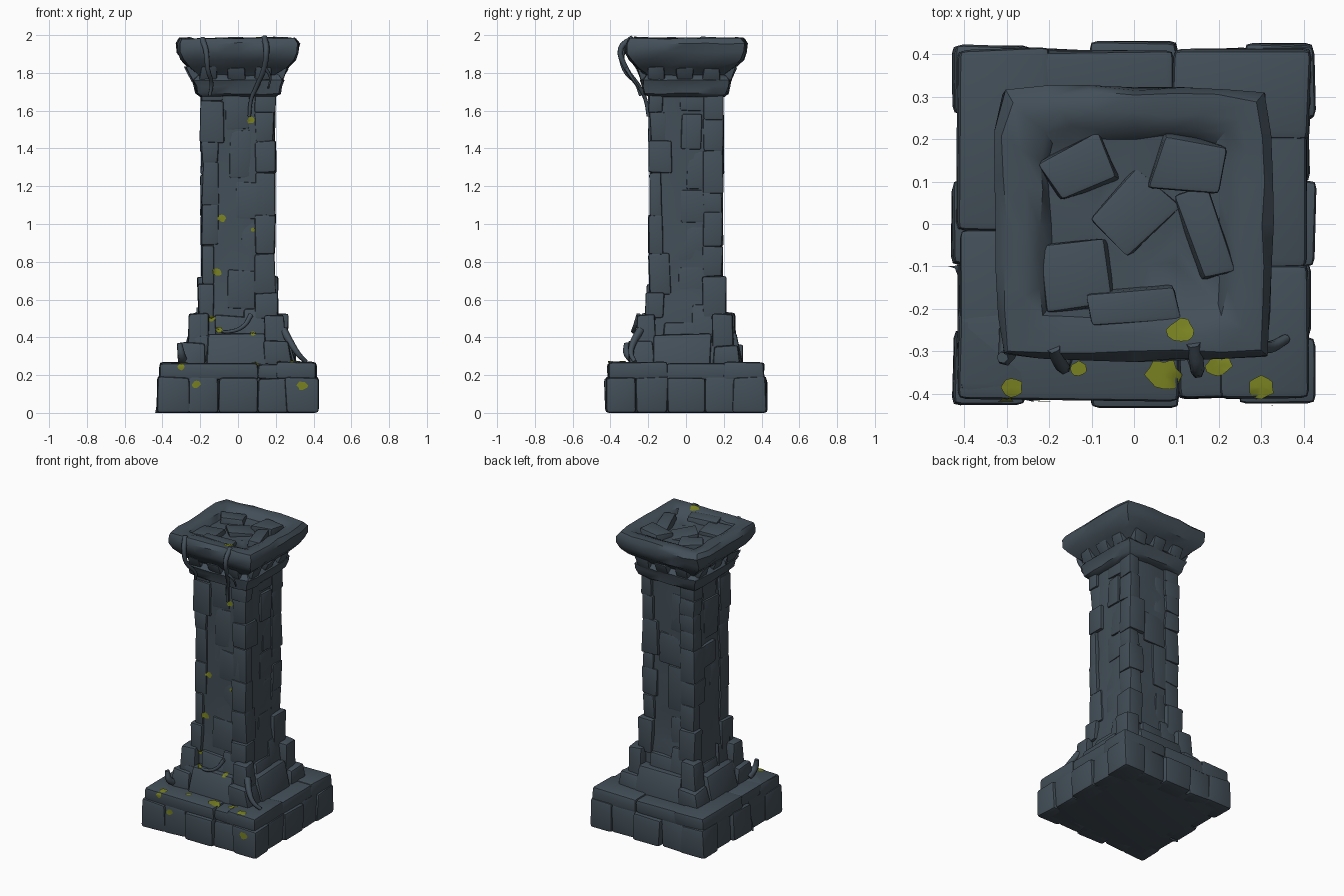
import bpy, bmesh, random
from math import pi, cos, sin
from mathutils import Matrix, Vector

random.seed(11)
if "Cube" in bpy.data.objects:
    bpy.data.objects.remove(bpy.data.objects["Cube"])


def material(name, color):
    m = bpy.data.materials.new(name)
    m.use_nodes = True
    m.diffuse_color = color
    m.node_tree.nodes["Principled BSDF"].inputs["Base Color"].default_value = color
    return m


stone = material("slate stone", (0.056, 0.078, 0.098, 1))
moss = material("olive moss", (0.19, 0.22, 0.015, 1))
SIDES = [Matrix.Rotation(k * pi / 2, 4, 'Z') for k in range(4)]


def jit(a):
    return random.uniform(-a, a)


def finish(bm, name, mat=stone, angle=0.7):
    bmesh.ops.recalc_face_normals(bm, faces=bm.faces[:])
    me = bpy.data.meshes.new(name)
    bm.to_mesh(me)
    bm.free()
    me.materials.append(mat)
    ob = bpy.data.objects.new(name, me)
    bpy.context.scene.collection.objects.link(ob)
    bpy.ops.object.select_all(action='DESELECT')
    ob.select_set(True)
    bpy.context.view_layer.objects.active = ob
    bpy.ops.object.shade_smooth_by_angle(angle=angle)
    return ob


def block(bm, x, y, z, side=SIDES[0], rough=0.008, lean=0):
    """Chipped box between the (min, max) pairs; lean pulls the top inward."""
    for v in bmesh.ops.create_cube(bm, size=1)['verts']:
        i = [int(c > 0) for c in v.co]
        p = Vector((x[i[0]] + jit(rough), y[i[1]] + jit(rough), z[i[2]] + jit(rough)))
        if i[2] and not i[1]:
            p.y += lean
        p.z = 0 if z[i[2]] == 0 else p.z
        v.co = side @ p


def masonry(name, bm, bevel=0.016):
    bmesh.ops.bevel(bm, geom=bm.edges[:], offset=bevel, segments=2, profile=0.6,
                    affect='EDGES', clamp_overlap=True)
    for v in bm.verts:
        v.co.z = max(v.co.z, 0)
    return finish(bm, name)


def loft(name, rings, n=5, rough=0.008):
    """Stack of worn square rings, each given as (half width, height)."""
    bm = bmesh.new()
    rows = []
    for h, z in rings:
        row = []
        for s in SIDES:
            for i in range(n):
                t = -1 + 2 * i / n
                c = 0.96 if i == 0 else 1
                row.append(bm.verts.new(s @ Vector((t * h * c + jit(rough), -h * c + jit(rough),
                                                    max(0, z + jit(rough) * 0.7)))))
        rows.append(row)
    for a, b in zip(rows, rows[1:]):
        for i in range(len(a)):
            j = (i + 1) % len(a)
            bm.faces.new((a[i], a[j], b[j], b[i]))
    bm.faces.new(rows[0])
    bmesh.ops.triangulate(bm, faces=[bm.faces.new(rows[-1])])
    return finish(bm, name)


# Plinth: rough stones around a core, under a worn slab
bm = bmesh.new()
block(bm, (-.38, .38), (-.38, .38), (0, .2), rough=0)
for s in SIDES:
    block(bm, (-.425, -.26), (-.425, -.25), (0, .19), s)
    edges = [-.27, -.1, .1, .27]
    for i, (a, b) in enumerate(zip(edges, edges[1:])):
        block(bm, (a, b), (-.43 if i == 1 else -.412, -.3), (0, .185 + jit(.01)), s)
masonry("plinth_stones", bm, .02)
bm = bmesh.new()
for s in SIDES:
    cut = random.uniform(-.1, .15)
    block(bm, (-.415, cut), (-.415, -.2), (.175, .268), s, .006)
    block(bm, (cut - .005, .4), (-.408, -.2), (.175, .262), s, .006)
block(bm, (-.25, .25), (-.25, .25), (.18, .26), rough=0)
masonry("plinth_slabs", bm, .02)

# Stepped footing with taller corner stones
bm = bmesh.new()
for s in SIDES:
    block(bm, (-.17 + jit(.02), .13 + jit(.02)), (-.305, -.15), (.25, .42), s, .008, .045)
    block(bm, (-.305, -.17), (-.295, -.14), (.25, .375 + jit(.02)), s, .01, .025)
    block(bm, (.12, .25), (-.285, -.14), (.25, .4 + jit(.02)), s, .01, .03)
    block(bm, (-.262, -.16), (-.255, -.14), (.3, .52 + jit(.015)), s, .008, .015)
    block(bm, (-.12, .05), (-.235, -.12), (.35, .5 + jit(.03)), s, .008, .02)
    block(bm, (.03, .17), (-.23, -.12), (.35, .58 + jit(.04)), s, .008, .03)
masonry("footing_stones", bm)

# Shaft: worn core, corner stones and face stones in uneven courses
loft("shaft_core", [(.2, .3), (.198, .5), (.19, .6)] +
     [(.181 + jit(.004), .7 + .11 * i) for i in range(9)] + [(.18, 1.72)], 5, .007)
bm = bmesh.new()
for s in SIDES:
    z = .5
    while z < 1.66:
        top = min(z + random.uniform(.1, .24), 1.71)
        flare = max(0, .68 - z) * .09
        out = random.uniform(.188, .2) + flare
        block(bm, (-out, -random.uniform(.07, .13)), (-out, -.09), (z, top), s, .006)
        z = top - .004
    z = .55
    while z < 1.6:
        top = min(z + random.uniform(.15, .3), 1.7)
        a = random.uniform(-.1, .02)
        block(bm, (a, a + random.uniform(.1, .16)), (-random.uniform(.18, .194), -.1),
              (z, top), s, .007)
        z = top + random.uniform(0, .05)
masonry("shaft_stones", bm, .012)

# Capital: collar, flared underside with brackets, thick rim around a hollow
loft("capital_collar", [(.2, 1.675), (.222, 1.69), (.23, 1.73), (.24, 1.762), (.22, 1.785),
                        (.19, 1.8)], 5, .006)
loft("capital_rim", [(.19, 1.76), (.215, 1.79), (.262, 1.83), (.302, 1.868), (.318, 1.91),
                     (.322, 1.955), (.305, 1.982), (.26, 1.985), (.222, 1.975), (.2, 1.945),
                     (.1, 1.94)], 6, .008)
bm = bmesh.new()
for s in SIDES:
    for x in (-.2, -.05, .09):
        block(bm, (x, x + .09), (-.235, -.15), (1.76, 1.83), s, .008, -.03)
masonry("capital_brackets", bm, .01)

# Broken stones lying in the hollow
bm = bmesh.new()
for x, y, w, d, top, turn in ((-.13, .13, .15, .12, 1.975, .4), (.13, .14, .16, .13, 1.982, -.2),
                              (-.13, -.12, .15, .15, 1.968, .1), (.17, -.02, .09, .2, 1.978, .3),
                              (0, -.19, .2, .08, 1.98, .1), (.0, .02, .16, .14, 1.96, .8)):
    m = Matrix.Translation((x, y, 0)) @ Matrix.Rotation(turn, 4, 'Z')
    block(bm, (-w / 2, w / 2), (-d / 2, d / 2), (1.9, top), m, .014)
masonry("hollow_stones", bm, .012)


# Dry roots hanging from the rim and creeping around the footing
def root(name, pts, r):
    cu = bpy.data.curves.new(name, 'CURVE')
    cu.dimensions = '3D'
    cu.bevel_depth = r
    cu.bevel_resolution = 1
    cu.resolution_u = 4
    cu.use_fill_caps = True
    sp = cu.splines.new('BEZIER')
    sp.bezier_points.add(len(pts) - 1)
    for i, (p, co) in enumerate(zip(sp.bezier_points, pts)):
        p.co = co
        p.handle_left_type = p.handle_right_type = 'AUTO'
        p.radius = 1 - .5 * i / (len(pts) - 1)
    cu.materials.append(stone)
    bpy.context.scene.collection.objects.link(bpy.data.objects.new(name, cu))


root("rim_root_right", [(-.19, -.29, 1.98), (-.17, -.335, 1.92), (-.16, -.325, 1.82),
                        (-.14, -.26, 1.74), (-.15, -.24, 1.68)], .018)
root("rim_root_left", [(.14, -.28, 1.985), (.15, -.345, 1.93), (.14, -.32, 1.83),
                       (.1, -.25, 1.73), (.07, -.215, 1.66), (.06, -.2, 1.57)], .018)
root("rim_root_branch", [(.14, -.32, 1.83), (.17, -.29, 1.78), (.16, -.25, 1.72)], .01)
root("footing_root_left", [(.24, -.24, .44), (.28, -.28, .37), (.32, -.29, .31),
                           (.36, -.27, .27)], .022)
root("footing_root_right", [(-.29, -.25, .27), (-.3, -.31, .31), (-.31, -.315, .37)], .028)
root("footing_root_front", [(.07, -.25, .52), (.03, -.27, .46), (-.05, -.28, .43),
                            (-.12, -.25, .44)], .014)


# Moss patches draped over the stones
def patch(name, origin, ray, r):
    dg = bpy.context.evaluated_depsgraph_get()
    origin, ray = Vector(origin), Vector(ray)
    u = Vector((1, 0, 0))
    w = ray.cross(u)

    def drop(o, depth=None):
        hit, loc, *_ = bpy.context.scene.ray_cast(dg, o, ray)
        d = (loc - o).dot(ray) if hit else depth
        if depth is not None and abs(d - depth) > .03:
            d = depth
        return d

    base = drop(origin)
    bm = bmesh.new()
    mid = bm.verts.new(origin + ray * (base - .005))
    rows = []
    for f in (.5, 1):
        row = []
        for i in range(12):
            q = r * f * random.uniform(.8, 1.15)
            o = origin + u * q * cos(i * pi / 6) + w * q * .85 * sin(i * pi / 6)
            row.append(bm.verts.new(o + ray * (drop(o, base) - .005)))
        rows.append(row)
    for i in range(12):
        j = (i + 1) % 12
        bm.faces.new((mid, rows[0][i], rows[0][j]))
        bm.faces.new((rows[0][i], rows[1][i], rows[1][j], rows[0][j]))
    ob = finish(bm, name, moss, 1)
    if ob.data.polygons[0].normal.dot(ray) > 0:
        ob.data.flip_normals()


for x, z, r in ((.07, 1.55, .022), (-.085, 1.03, .022), (.08, .97, .012), (-.11, .745, .025),
                (-.14, .5, .02), (-.1, .44, .018), (.08, .42, .014), (-.3, .245, .02),
                (-.22, .15, .022), (.34, .145, .028)):
    patch("wall_moss", (x, -1, z), (0, 1, 0), r)
for x, y, r in ((.11, -.25, .032), (.07, -.355, .042), (.2, -.335, .03), (.3, -.385, .03),
                (-.29, -.385, .026), (-.13, -.34, .02)):
    patch("ledge_moss", (x, y, 3), (0, 0, -1), r)
